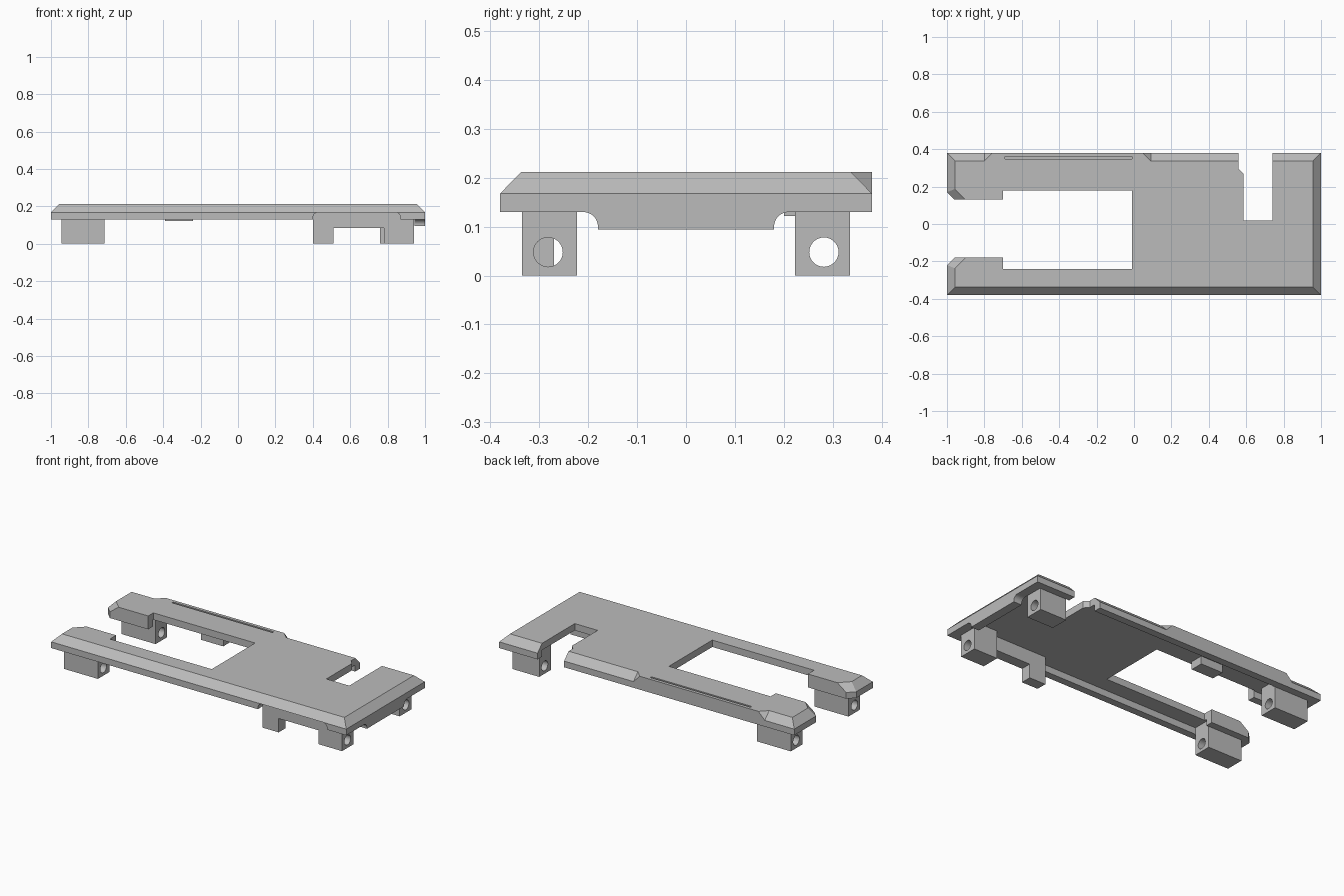
import bpy, bmesh, math
from mathutils import Matrix, Vector

if "Cube" in bpy.data.objects:
    bpy.data.objects.remove(bpy.data.objects["Cube"])

GREY = (0.5, 0.5, 0.5, 1)
mat = bpy.data.materials.new("plain_grey")
mat.use_nodes = True
mat.diffuse_color = GREY
next(n for n in mat.node_tree.nodes if n.type == "BSDF_PRINCIPLED").inputs["Base Color"].default_value = GREY

# plate dimensions
HX, HY = 1.0, 0.38
BASE, EDGE, TOP, BEVEL = 0.13, 0.168, 0.212, 0.043
WALL = 0.045


def finish(name, bm):
    bmesh.ops.recalc_face_normals(bm, faces=bm.faces)
    me = bpy.data.meshes.new(name)
    bm.to_mesh(me)
    bm.free()
    me.materials.append(mat)
    ob = bpy.data.objects.new(name, me)
    bpy.context.collection.objects.link(ob)
    return ob


def hull(name, pts):
    bm = bmesh.new()
    for p in pts:
        bm.verts.new(p)
    res = bmesh.ops.convex_hull(bm, input=bm.verts)
    junk = {v for v in res["geom_interior"] if isinstance(v, bmesh.types.BMVert)}
    bmesh.ops.delete(bm, geom=list(junk), context="VERTS")
    bmesh.ops.dissolve_limit(bm, angle_limit=0.01, verts=bm.verts, edges=bm.edges)
    return finish(name, bm)


def box(name, x, y, z):
    return hull(name, [(a, b, c) for a in x for b in y for c in z])


def prism(name, outline, direction):
    """Extrude a planar outline of 3D points along a direction."""
    bm = bmesh.new()
    face = bm.faces.new([bm.verts.new(p) for p in outline])
    out = bmesh.ops.extrude_face_region(bm, geom=[face])
    bmesh.ops.translate(bm, vec=direction, verts=[v for v in out["geom"] if isinstance(v, bmesh.types.BMVert)])
    return finish(name, bm)


def combine(ob, tool, op="DIFFERENCE"):
    tool.hide_render = True
    mod = ob.modifiers.new("cut", "BOOLEAN")
    mod.operation, mod.solver, mod.object = op, "EXACT", tool
    bpy.context.view_layer.objects.active = ob
    bpy.ops.object.modifier_apply(modifier=mod.name)
    bpy.data.objects.remove(tool)


def arc(cx, cz, r, a0, a1, n=8):
    angles = [math.radians(a0 + (a1 - a0) * i / n) for i in range(n + 1)]
    return [(cx + r * math.cos(a), cz + r * math.sin(a)) for a in angles]


# bevelled slab
bm = bmesh.new()
rings = []
for z, inset in ((BASE, 0), (EDGE, 0), (TOP, BEVEL)):
    rings.append([bm.verts.new((sx * (HX - inset), sy * (HY - inset), z))
                  for sx, sy in ((-1, -1), (1, -1), (1, 1), (-1, 1))])
for lo, hi in zip(rings, rings[1:]):
    for i in range(4):
        j = (i + 1) % 4
        bm.faces.new((lo[i], lo[j], hi[j], hi[i]))
bm.faces.new(rings[0])
bm.faces.new(rings[2])
plate = finish("plate", bm)

# square-edged length of the back side, with hipped ends
x0, x1 = -0.80, 0.09
block = [(x, y, z) for x in (x0, x1) for y, z in ((HY, EDGE), (HY - BEVEL, TOP), (0.30, 0.16))]
combine(plate, hull("back_edge", block + [(x0 + BEVEL, HY, TOP), (x1 - BEVEL, HY, TOP)]), "UNION")

# hollow underside, keeping a rim
inner = HY - WALL
combine(plate, box("hollow", (-0.69, 0.945), (-inner, inner), (0, 0.17)))
for y in ((-inner, -0.225), (0.175, inner)):
    combine(plate, box("hollow", (-0.945, -0.68), y, (0, 0.17)))

# stepped opening at the right end
combine(plate, box("opening", (-0.70, -0.01), (-0.24, 0.18), (0, 1)))
combine(plate, box("opening", (-1.2, -0.69), (-0.18, 0.13), (0, 1)))

# clipped and bevelled inner corners of the arms
for side in (1, -1):
    for z, shift in (((0.1, 0.256), (0, 0)), ((0.124, 0.256), (-0.06, 0.12))):
        pts = []
        for h, s in zip(z, shift):
            pts += [(-1.04 + s, 0.21, h), (-0.92 + s, 0.09, h), (-1.2, 0.09, h), (-1.2, 0.21, h)]
        combine(plate, hull("corner_cut", [(x, -0.025 + side * (y + 0.025), h) for x, y, h in pts]))

# notch in the back side
notch = [(0.74, 0.02), (0.74, 0.5), (0.56, 0.5), (0.56, 0.295), (0.585, 0.27), (0.585, 0.02)]
combine(plate, prism("notch", [(x, y, 0) for x, y in notch], (0, 0, 1)))

# narrow groove along the back edge
combine(plate, box("groove", (-0.69, -0.01), (0.348, 0.36), (0.19, 1)))

# rounded window in the front rim
window = [(0.40, 0.1), (0.87, 0.1)] + arc(0.84, 0.138, 0.03, 0, 90) + arc(0.43, 0.138, 0.03, 90, 180)
combine(plate, prism("window", [(x, -0.5, z) for x, z in window], (0, 0.5 - inner, 0)))

# feet with a hole along x
for name, x, y in (("front_left_foot", (0.78, 0.94), -1), ("back_left_foot", (0.76, 0.94), 1),
                   ("front_right_foot", (-0.945, -0.715), -1), ("back_right_foot", (-0.945, -0.715), 1)):
    foot = box(name, x, (y * 0.335, y * 0.223), (0, 0.172))
    bm = bmesh.new()
    bmesh.ops.create_cone(bm, cap_ends=True, segments=32, radius1=0.03, radius2=0.03, depth=1,
                          matrix=Matrix.Translation((sum(x) / 2, y * 0.282, 0.048)) @ Matrix.Rotation(math.pi / 2, 4, "Y"))
    combine(foot, finish("hole", bm))

# front skirt and its tab, and the small block under the back arm
box("front_skirt", (0.40, 0.79), (-inner, -0.27), (0.085, 0.172))
box("front_tab", (0.40, 0.51), (-inner, -0.27), (0, 0.09))
box("back_arm_block", (-0.39, -0.24), (0.20, 0.28), (0.122, 0.172))

# end lip with filleted shoulders
right = arc(0.21, 0.10, 0.03, 180, 90)
lip = [(-0.18, 0.094), (0.18, 0.094)] + right + [(-y, z) for y, z in reversed(right)]
prism("end_lip", [(0.945, y, z) for y, z in lip], (0.055, 0, 0))

# broken concentric rings on the back arm
bm = bmesh.new()
for radius, count in ((0.03, 6), (0.055, 10)):
    for k in range(count):
        a = [2 * math.pi * (k + 0.75 * i / 4) / count for i in range(5)]
        for b, c in zip(a, a[1:]):
            pts = [(r, t) for r, t in ((radius, b), (radius + 0.004, b), (radius + 0.004, c), (radius, c))]
            bm.faces.new([bm.verts.new((-0.33 + r * math.cos(t), 0.26 + r * math.sin(t), TOP + 0.001)) for r, t in pts])
finish("ring_marks", bm)
